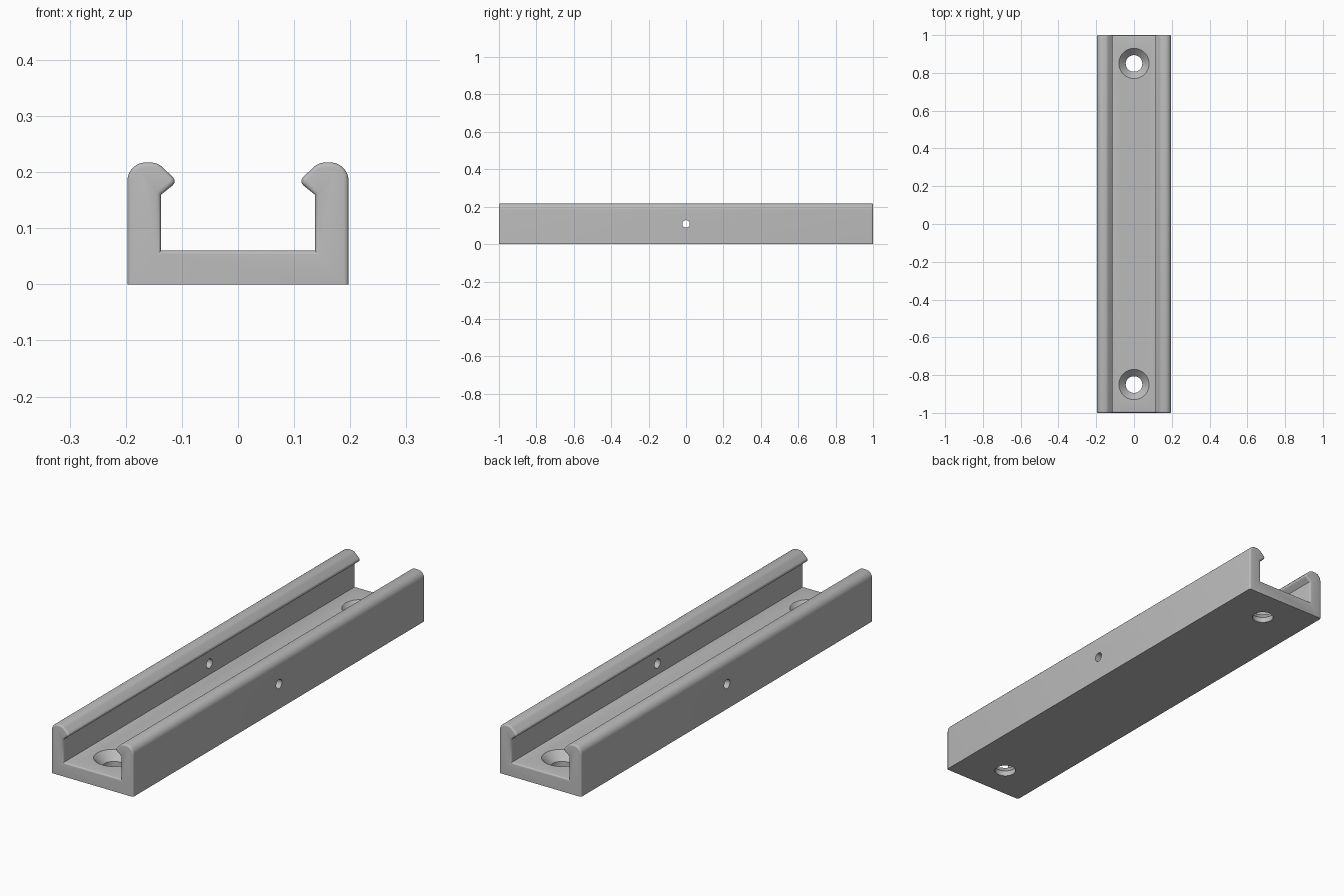
import bpy, bmesh, math
from mathutils import Vector, Matrix

if "Cube" in bpy.data.objects:
    bpy.data.objects.remove(bpy.data.objects["Cube"])

HALF_LEN, EDGE_R = 1.0, 0.008

grey = bpy.data.materials.new("plain grey")
grey.diffuse_color = (0.5, 0.5, 0.5, 1)
grey.use_nodes = True
grey.node_tree.nodes["Principled BSDF"].inputs["Base Color"].default_value = grey.diffuse_color


def fillet(corners):
    """Round the corners (x, z, radius) of an open polyline."""
    out = []
    for i, (x, z, r) in enumerate(corners):
        p = Vector((x, z))
        if r == 0:
            out.append(p)
            continue
        a = (Vector(corners[i - 1][:2]) - p).normalized()
        b = (Vector(corners[i + 1][:2]) - p).normalized()
        half = a.angle(b) / 2
        c = p + (a + b).normalized() * (r / math.sin(half))
        start = p + a * (r / math.tan(half)) - c
        end = p + b * (r / math.tan(half)) - c
        n = max(4, round((math.pi - 2 * half) / math.radians(10)))
        for k in range(n + 1):
            t = k / n
            out.append(c + start.lerp(end, t).normalized() * r)
    return out


def inset(points, d):
    """Offset a closed outline inward, leaving its underside edge in place."""
    lines = []
    for i, p in enumerate(points):
        q = points[(i + 1) % len(points)]
        t = (q - p).normalized()
        n = Vector((-t.y, t.x))
        lines.append((n, n.dot(p) + (0 if p.y < 1e-6 and q.y < 1e-6 else d)))
    res = []
    for i in range(len(points)):
        (n1, c1), (n2, c2) = lines[i - 1], lines[i]
        det = n1.x * n2.y - n1.y * n2.x
        if abs(det) < 1e-6:
            res.append(points[i] + n2 * d)
        else:
            res.append(Vector(((c1 * n2.y - c2 * n1.y) / det,
                               (n1.x * c2 - n2.x * c1) / det)))
    return res


# Right half of the channel section: wall, snap lip, floor
right = fillet([(0.197, 0, 0), (0.197, 0.217, 0.032), (0.143, 0.217, 0.03),
                (0.108, 0.183, 0.01), (0.137, 0.16, 0), (0.137, 0.06, 0)])
section = right + [Vector((-p.x, p.y)) for p in reversed(right)]

# Channel body: section swept along y with rounded end edges
bm = bmesh.new()
angles = [math.radians(a) for a in (90, 67.5, 45, 22.5, 0)]
stations = [(HALF_LEN - EDGE_R * (1 - math.sin(a)), EDGE_R * (1 - math.cos(a)))
            for a in angles]
stations = [(-y, d) for y, d in stations] + [(y, d) for y, d in reversed(stations)]
rings = [[bm.verts.new((p.x, y, p.y)) for p in inset(section, d)]
         for y, d in stations]
for r0, r1 in zip(rings, rings[1:]):
    for i in range(len(section)):
        j = (i + 1) % len(section)
        bm.faces.new((r0[i], r0[j], r1[j], r1[i]))
bm.faces.new(rings[0])
bm.faces.new(rings[-1])
bmesh.ops.recalc_face_normals(bm, faces=bm.faces)
mesh = bpy.data.meshes.new("channel")
bm.to_mesh(mesh)
bm.free()
mesh.materials.append(grey)
channel = bpy.data.objects.new("channel", mesh)
bpy.context.collection.objects.link(channel)


def revolve(name, profile, matrix, n=40):
    """Closed cutter turned around z from (radius, z) pairs."""
    b = bmesh.new()
    loops = [[b.verts.new((r * math.cos(2 * math.pi * k / n),
                           r * math.sin(2 * math.pi * k / n), z))
              for k in range(n)] for r, z in profile]
    for l0, l1 in zip(loops, loops[1:]):
        for k in range(n):
            m = (k + 1) % n
            b.faces.new((l0[k], l0[m], l1[m], l1[k]))
    b.faces.new(loops[0])
    b.faces.new(loops[-1])
    bmesh.ops.recalc_face_normals(b, faces=b.faces)
    me = bpy.data.meshes.new(name)
    b.to_mesh(me)
    b.free()
    me.materials.append(grey)
    ob = bpy.data.objects.new(name, me)
    ob.matrix_world = matrix
    ob.hide_render = True
    bpy.context.collection.objects.link(ob)
    return ob


# Countersunk screw holes in the floor, pin hole across both walls
sink = [(0.044, -0.05), (0.044, 0.024), (0.08, 0.06), (0.08, 0.1)]
cutters = [revolve("screw_hole_cutter", sink, Matrix.Translation((0, y, 0)))
           for y in (-0.85, 0.85)]
cutters.append(revolve("pin_hole_cutter", [(0.02, -0.3), (0.02, 0.3)],
                       Matrix.Translation((0, 0, 0.108))
                       @ Matrix.Rotation(math.pi / 2, 4, 'Y'), 24))

bpy.context.view_layer.objects.active = channel
channel.select_set(True)
for c in cutters:
    mod = channel.modifiers.new("hole", 'BOOLEAN')
    mod.operation, mod.solver, mod.object = 'DIFFERENCE', 'EXACT', c
    bpy.ops.object.modifier_apply(modifier=mod.name)
    bpy.data.objects.remove(c)
bpy.ops.object.shade_smooth_by_angle(angle=math.radians(30))
